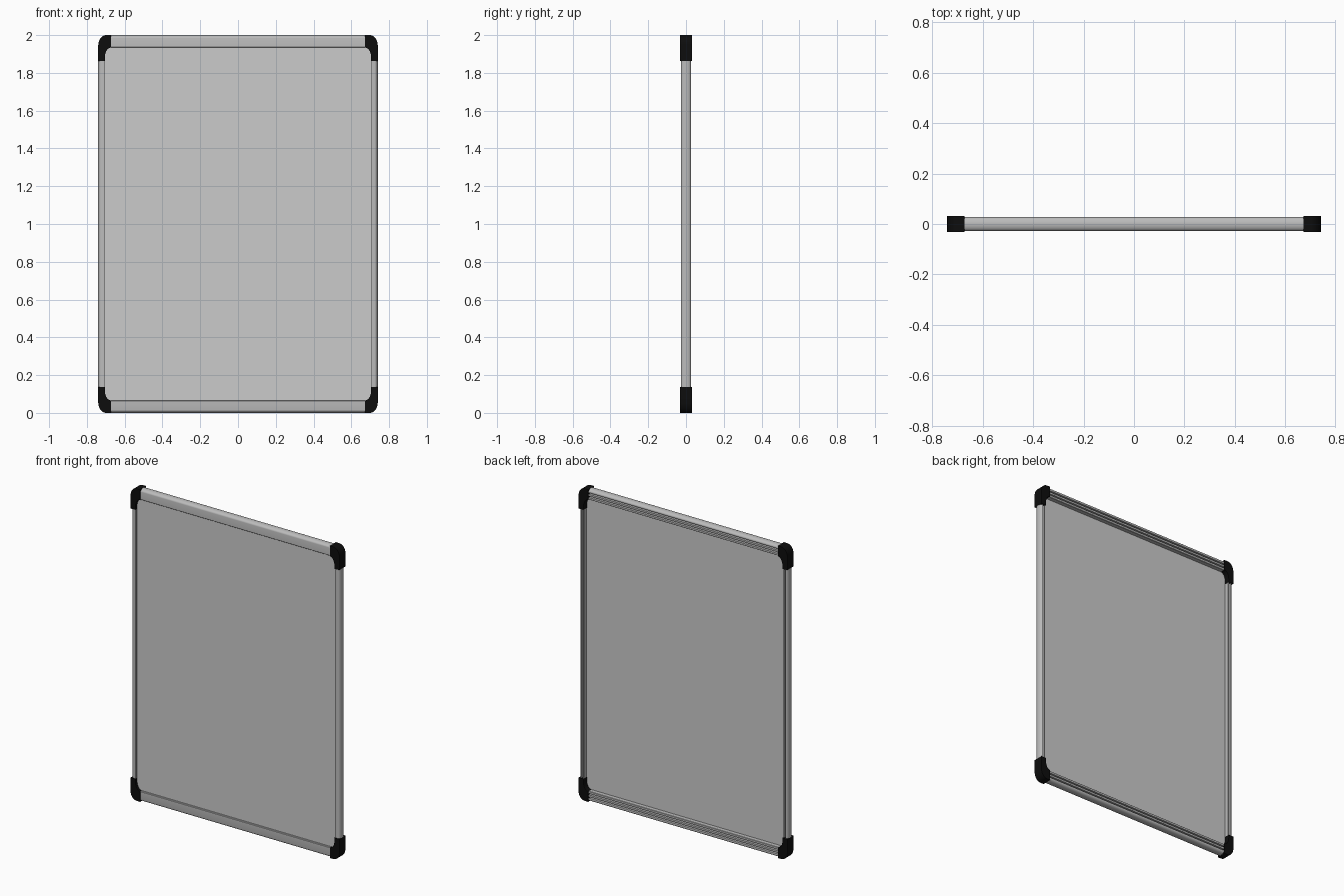
import bpy, bmesh, math

if "Cube" in bpy.data.objects:
    bpy.data.objects.remove(bpy.data.objects["Cube"])

HX, H = 0.74, 2.0      # half width, height
D = 0.027              # half depth of the rails


def material(name, c):
    m = bpy.data.materials.new(name)
    m.diffuse_color = (c, c, c, 1)
    m.use_nodes = True
    m.node_tree.nodes["Principled BSDF"].inputs["Base Color"].default_value = m.diffuse_color
    return m


black = material("black_plastic", 0.004)
alu = material("rail_grey", 0.5)


def extrude_loop(name, loops, mat=None, smooth=True):
    """Solid between two matching closed loops of points."""
    bm = bmesh.new()
    a, b = [[bm.verts.new(p) for p in loop] for loop in loops]
    n = len(a)
    for i in range(n):
        j = (i + 1) % n
        bm.faces.new((a[i], a[j], b[j], b[i]))
    bm.faces.new(a)
    bm.faces.new(b)
    bmesh.ops.recalc_face_normals(bm, faces=bm.faces)
    me = bpy.data.meshes.new(name)
    bm.to_mesh(me)
    bm.free()
    ob = bpy.data.objects.new(name, me)
    bpy.context.collection.objects.link(ob)
    if mat:
        me.materials.append(mat)
    if smooth:
        bpy.ops.object.select_all(action='DESELECT')
        ob.select_set(True)
        bpy.context.view_layer.objects.active = ob
        bpy.ops.object.shade_smooth_by_angle(angle=math.radians(35))
    return ob


def rail_profile(width, grooves):
    """(inset from outer edge, y): rounded outside, flat front, grooved back."""
    pts = []
    for i in range(13):
        t = math.pi * (i / 12 - 0.5)
        pts.append((0.016 * (1 - math.cos(t)), -D * math.sin(t)))
    pts += [(width - 0.002, -D), (width, -D + 0.002), (width, D - 0.004), (width - 0.002, D - 0.002)]
    for g0, g1 in reversed(grooves):
        pts += [(g1, D - 0.002), (g1, 0.006), (g0, 0.006), (g0, D - 0.002)]
    return pts


# Wide top and bottom rails
wide = rail_profile(0.066, [(0.022, 0.031), (0.043, 0.052)])
for name, z0, s in (("bottom_rail", 0, 1), ("top_rail", H, -1)):
    extrude_loop(name, [[(x, y, z0 + s * u) for u, y in wide] for x in (-0.69, 0.69)], alu)

# Narrow side rails
narrow = rail_profile(0.034, [(0.018, 0.027)])
for name, s in (("left_rail", -1), ("right_rail", 1)):
    extrude_loop(name, [[(s * (HX - u), y, z) for u, y in narrow] for z in (0.08, H - 0.08)], alu)

# Flat board panel held inside the frame
px, z0, z1 = HX - 0.02, 0.03, H - 0.03
extrude_loop("board_panel", [[(-px, y, z0), (px, y, z0), (px, y, z1), (-px, y, z1)]
                             for y in (-0.014, -0.003)], smooth=False)


def corner_outline():
    """L-shaped cap: (inset from side, inset from end), rounded outside and inside."""
    arc = [math.pi / 2 * i / 10 for i in range(11)]
    outer = [(0.042 * (1 - math.cos(t)), 0.055 * (1 - math.sin(t))) for t in arc]
    inner = [(0.068 - 0.033 * math.sin(t), 0.118 - 0.052 * math.cos(t)) for t in arc]
    return [(0, 0.138)] + outer + [(0.068, 0)] + inner + [(0.035, 0.138)]


# Black corner caps
for sx, side in ((-1, "left"), (1, "right")):
    for base, sz, end in ((0, 1, "bottom"), (H, -1, "top")):
        cap = extrude_loop(f"{end}_{side}_corner_cap",
                           [[(sx * (HX - u), y, base + sz * v) for u, v in corner_outline()]
                            for y in (-0.031, 0.031)], black)
